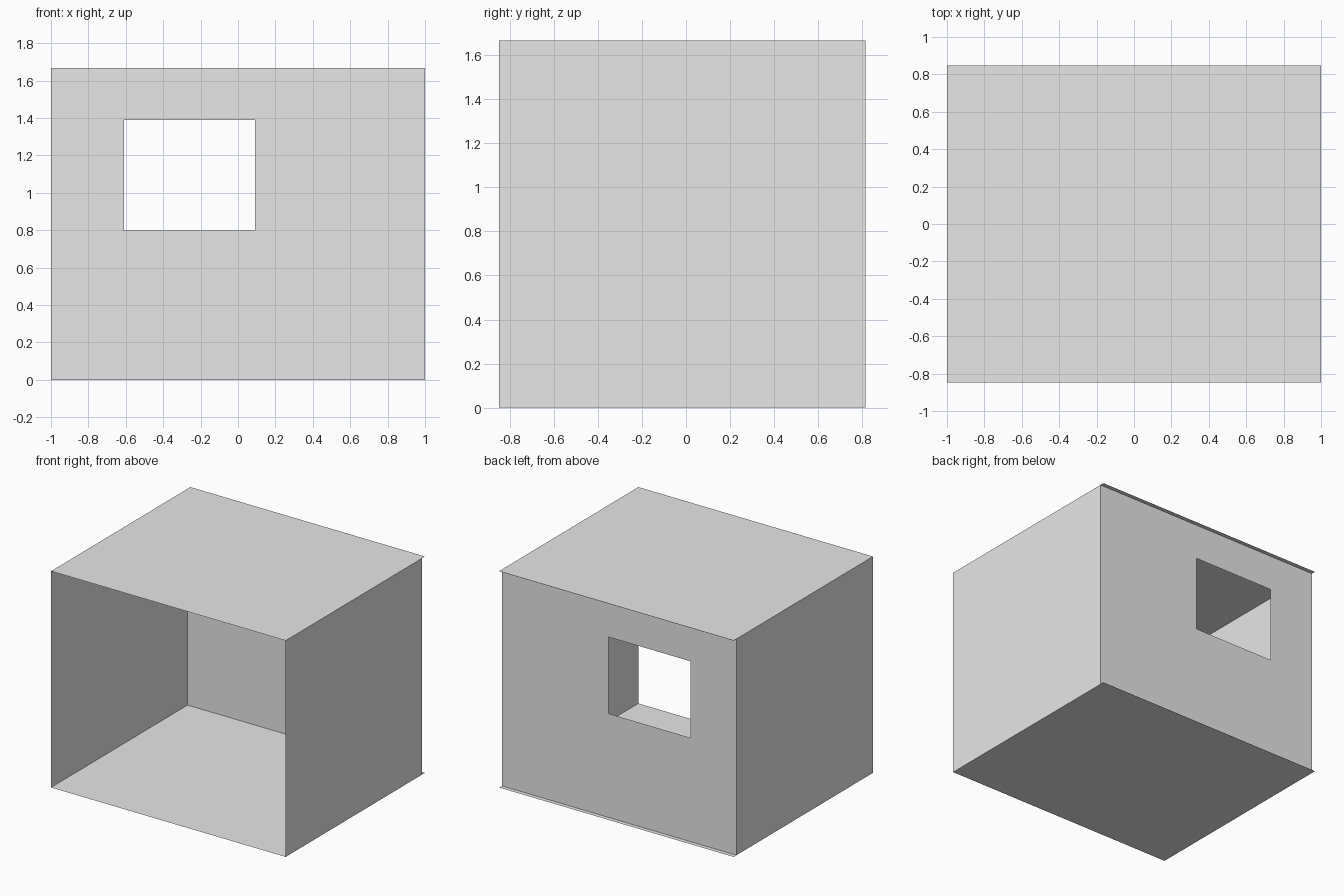
import bpy

cube = bpy.data.objects.get("Cube")
if cube:
    bpy.data.objects.remove(cube, do_unlink=True)

# Overall room size: floor and ceiling overhang the back wall slightly
HALF_X, HALF_Y, HEIGHT = 1.0, 0.848, 1.667
BACK_Y = 0.814
WINDOW_X = (-0.61, 0.09)
WINDOW_Z = (0.80, 1.39)

grey = bpy.data.materials.new("light grey")
grey.use_nodes = True
grey.diffuse_color = (0.8, 0.8, 0.8, 1)
grey.node_tree.nodes["Principled BSDF"].inputs["Base Color"].default_value = grey.diffuse_color


def panel(name, us, vs, place, hole=None):
    """Thin sheet split along us and vs; place maps (u, v) to a point."""
    verts = [place(u, v) for v in vs for u in us]
    n = len(us)
    faces = []
    for j in range(len(vs) - 1):
        for i in range(n - 1):
            if (i, j) != hole:
                a = j * n + i
                faces.append((a, a + 1, a + n + 1, a + n))
    mesh = bpy.data.meshes.new(name)
    mesh.from_pydata(verts, [], faces)
    mesh.materials.append(grey)
    obj = bpy.data.objects.new(name, mesh)
    bpy.context.collection.objects.link(obj)
    return obj


across = (-HALF_X, HALF_X)
deep = (-HALF_Y, HALF_Y)
wall_deep = (-HALF_Y, BACK_Y)
tall = (0, HEIGHT)

# Floor faces down, ceiling faces up
panel("floor", across, deep, lambda u, v: (-u, v, 0))
panel("ceiling", across, deep, lambda u, v: (u, v, HEIGHT))

# Side walls face outward
panel("left_wall", wall_deep, tall, lambda u, v: (HALF_X, u, v))
panel("right_wall", wall_deep, tall, lambda u, v: (-HALF_X, BACK_Y - HALF_Y - u, v))

# Back wall with the window opening; the front stays open
panel("back_wall",
      (-HALF_X, -WINDOW_X[1], -WINDOW_X[0], HALF_X),
      (0, *WINDOW_Z, HEIGHT),
      lambda u, v: (-u, BACK_Y, v),
      hole=(1, 1))
